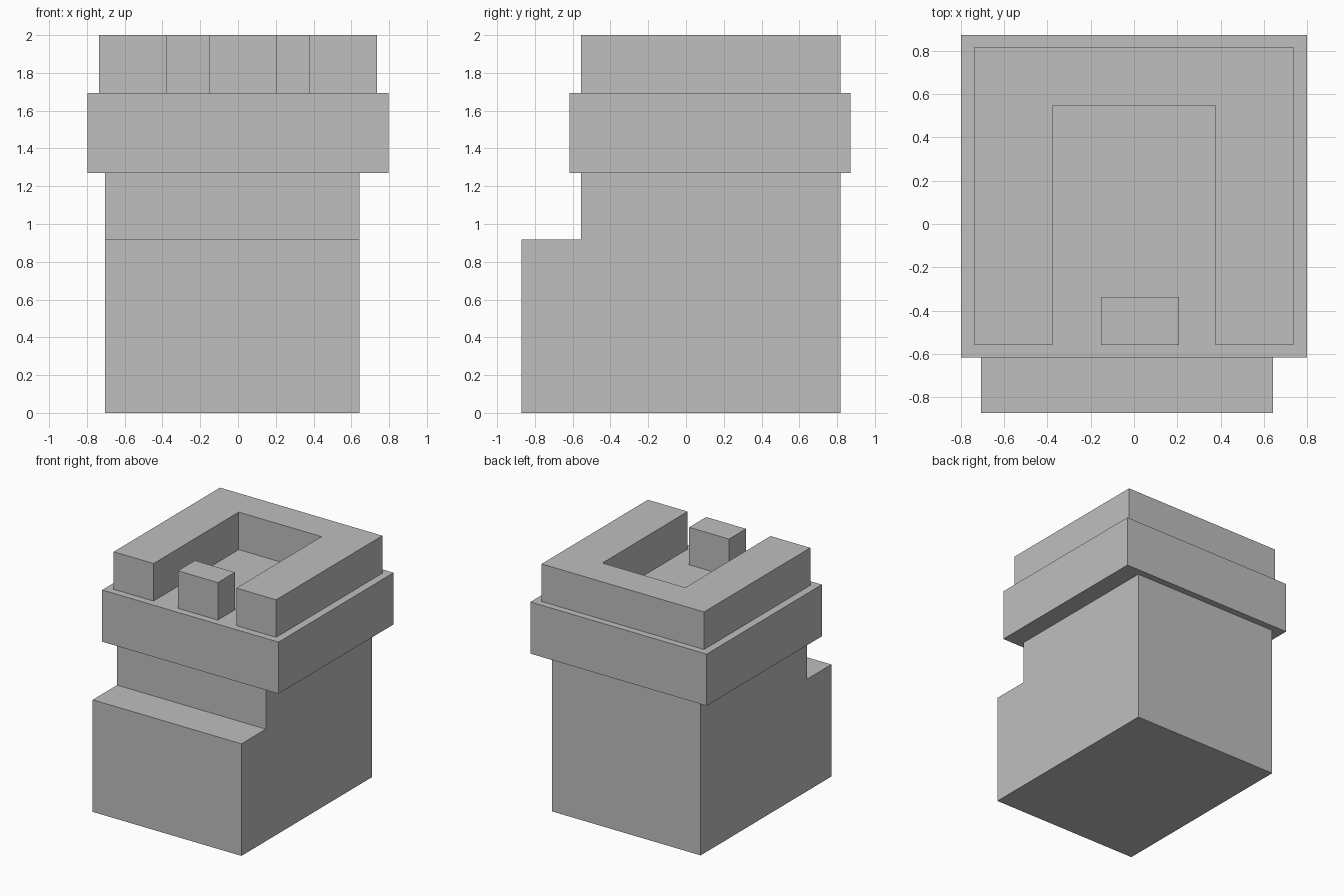
import bpy
import bmesh
from mathutils import Vector

cube = bpy.data.objects.get("Cube")
if cube:
    bpy.data.objects.remove(cube, do_unlink=True)

# Single stone colour
stone = bpy.data.materials.new("stone_grey")
stone.use_nodes = True
colour = (0.52, 0.52, 0.52, 1)
stone.diffuse_color = colour
stone.node_tree.nodes["Principled BSDF"].inputs["Base Color"].default_value = colour


def prism(name, outline, direction):
    """Extrude a flat outline along a direction into a closed solid."""
    bm = bmesh.new()
    face = bm.faces.new([bm.verts.new(p) for p in outline])
    result = bmesh.ops.extrude_face_region(bm, geom=[face], use_keep_orig=True)
    moved = [g for g in result["geom"] if isinstance(g, bmesh.types.BMVert)]
    bmesh.ops.translate(bm, verts=moved, vec=Vector(direction))
    bmesh.ops.recalc_face_normals(bm, faces=bm.faces[:])
    mesh = bpy.data.meshes.new(name)
    bm.to_mesh(mesh)
    bm.free()
    mesh.materials.append(stone)
    obj = bpy.data.objects.new(name, mesh)
    bpy.context.collection.objects.link(obj)
    return obj


def block(name, x0, x1, y0, y1, z0, z1):
    corners = [(x0, y0, z0), (x1, y0, z0), (x1, y1, z0), (x0, y1, z0)]
    return prism(name, corners, (0, 0, z1 - z0))


ledge_z, slab_z, parapet_z, top_z = 0.917, 1.27, 1.693, 2.0
front_y, wall_y, back_y = -0.872, -0.557, 0.817

# Tower body with a step at the front
left, right = -0.705, 0.642
side = [(front_y, 0), (back_y, 0), (back_y, slab_z),
        (wall_y, slab_z), (wall_y, ledge_z), (front_y, ledge_z)]
prism("tower_body", [(left, y, z) for y, z in side], (right - left, 0, 0))

# Overhanging platform
block("platform", -0.798, 0.798, -0.616, 0.872, slab_z, parapet_z)

# U-shaped parapet, open at the front
outer, inner, inner_y = 0.735, 0.375, 0.545
half = [(outer, back_y), (outer, wall_y), (inner, wall_y), (inner, inner_y)]
plan = half + [(-x, y) for x, y in reversed(half)]
prism("parapet", [(x, y, parapet_z) for x, y in plan], (0, 0, top_z - parapet_z))

# Front merlon standing in the opening
block("front_merlon", -0.153, 0.207, wall_y, -0.337, parapet_z, top_z)
